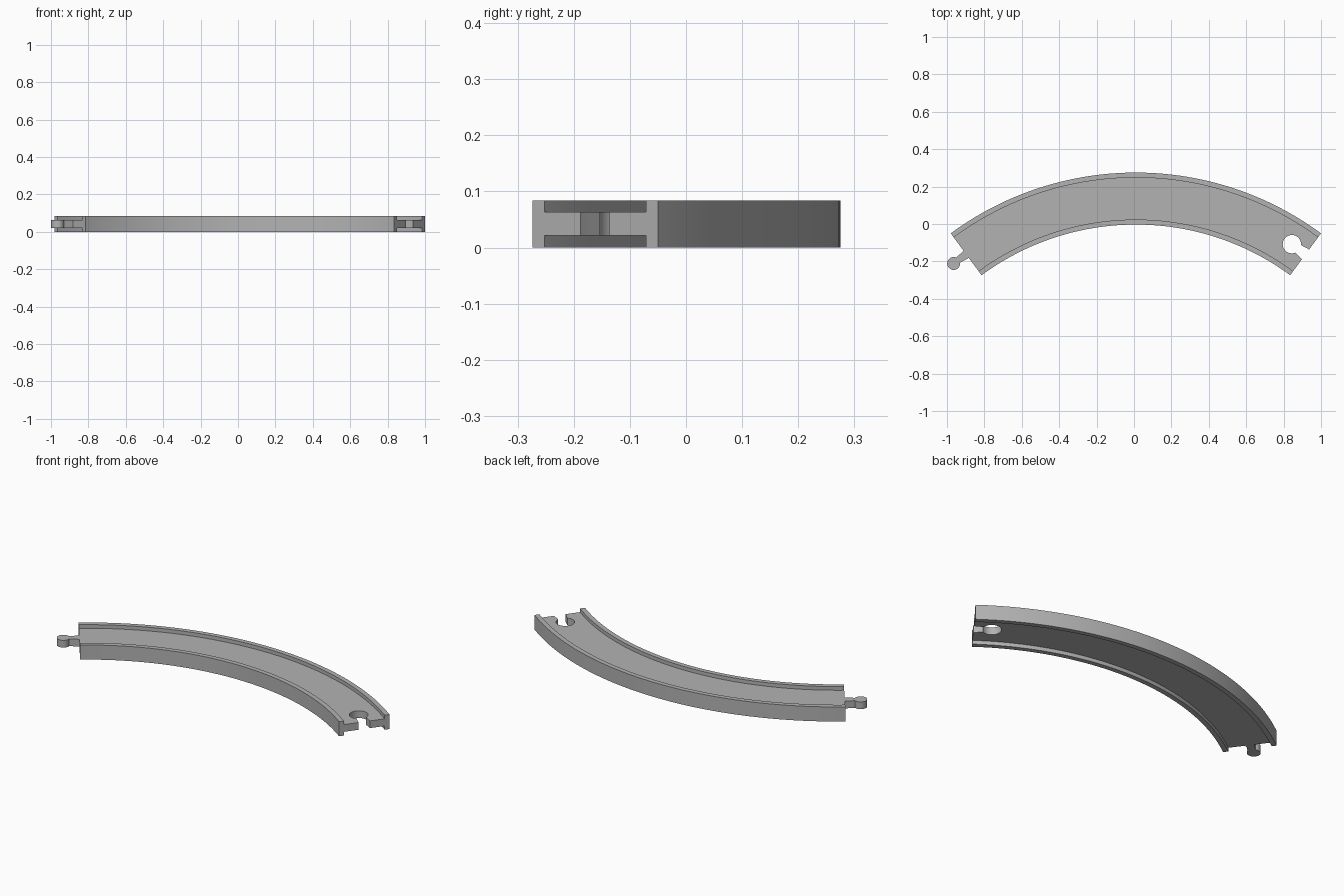
import bpy, bmesh
from math import sin, cos, asin, pi, radians
from mathutils import Matrix, Vector

cube = bpy.data.objects.get("Cube")
if cube:
    bpy.data.objects.remove(cube)

# Main sizes
CENTRE = Vector((0.01, -1.395, 0))
R_IN, R_OUT, RIM = 1.392, 1.67, 0.027
R_MID = (R_IN + R_OUT) / 2
HALF = radians(36.35)
HEIGHT, WEB_LOW, WEB_HIGH = 0.084, 0.0215, 0.063
STEPS = 72

grey = bpy.data.materials.new("plastic_grey")
GREY = (0.45, 0.45, 0.45, 1)
grey.use_nodes = True
grey.diffuse_color = GREY
grey.node_tree.nodes["Principled BSDF"].inputs["Base Color"].default_value = GREY


def make_object(name, bm):
    bmesh.ops.recalc_face_normals(bm, faces=bm.faces)
    mesh = bpy.data.meshes.new(name)
    bm.to_mesh(mesh)
    bm.free()
    mesh.materials.append(grey)
    obj = bpy.data.objects.new(name, mesh)
    bpy.context.collection.objects.link(obj)
    return obj


def keyhole(name, side, sign, ball, near, far, dist, lead, z0, z1):
    """Round knob on a tapered neck; sign is 1 outward, -1 into the track."""
    a = side * HALF
    end = CENTRE + Vector((sin(a), cos(a), 0)) * R_MID
    along = Vector((cos(a), -sin(a), 0)) * side * sign
    across = Vector((-along.y, along.x, 0))
    start = asin(far / ball)
    pts = [(-lead, near), (0, near)] if lead else [(0, near)]
    n = 32
    for i in range(n + 1):
        t = pi - start - (2 * pi - 2 * start) * i / n
        pts.append((dist + ball * cos(t), ball * sin(t)))
    pts += [(0, -near), (-lead, -near)] if lead else [(0, -near)]
    bm = bmesh.new()
    face = bm.faces.new([bm.verts.new(end + along * u + across * v + Vector((0, 0, z0)))
                         for u, v in pts])
    top = bmesh.ops.extrude_face_region(bm, geom=[face])["geom"]
    bmesh.ops.translate(bm, vec=(0, 0, z1 - z0),
                        verts=[g for g in top if isinstance(g, bmesh.types.BMVert)])
    return make_object(name, bm)


def smooth(obj):
    bpy.ops.object.select_all(action='DESELECT')
    obj.select_set(True)
    bpy.context.view_layer.objects.active = obj
    bpy.ops.object.shade_smooth_by_angle(angle=radians(30))


# Curved track bed: H-shaped section swept along the arc
a, b = R_IN + RIM, R_OUT - RIM
section = [(R_IN, 0), (a, 0), (a, WEB_LOW), (b, WEB_LOW), (b, 0), (R_OUT, 0),
           (R_OUT, HEIGHT), (b, HEIGHT), (b, WEB_HIGH), (a, WEB_HIGH),
           (a, HEIGHT), (R_IN, HEIGHT)]
bm = bmesh.new()
turn = Matrix.Rotation(HALF, 3, 'Z')
cap = bm.faces.new([bm.verts.new(CENTRE + turn @ Vector((0, r, z))) for r, z in section])
bmesh.ops.spin(bm, geom=[cap] + cap.edges[:] + cap.verts[:], cent=CENTRE,
               axis=(0, 0, 1), angle=-2 * HALF, steps=STEPS, use_duplicate=False)
# Close the start of the sweep if it was left open
bmesh.ops.holes_fill(bm, edges=[e for e in bm.edges if e.is_boundary], sides=0)
track = make_object("track_bed", bm)

# Socket cut through the web at the left end
cutter = keyhole("socket_cutter", 1, -1, 0.049, 0.032, 0.025, 0.091, 0.02,
                 -0.05, HEIGHT + 0.05)
cutter.hide_render = True
cut = track.modifiers.new("socket", 'BOOLEAN')
cut.operation = 'DIFFERENCE'
cut.solver = 'EXACT'
cut.object = cutter
bpy.context.view_layer.objects.active = track
bpy.ops.object.modifier_apply(modifier=cut.name)
bpy.data.objects.remove(cutter)
smooth(track)

# Connector peg at the right end
peg = keyhole("connector_peg", -1, 1, 0.0345, 0.024, 0.017, 0.083, 0, WEB_LOW, WEB_HIGH)
smooth(peg)
